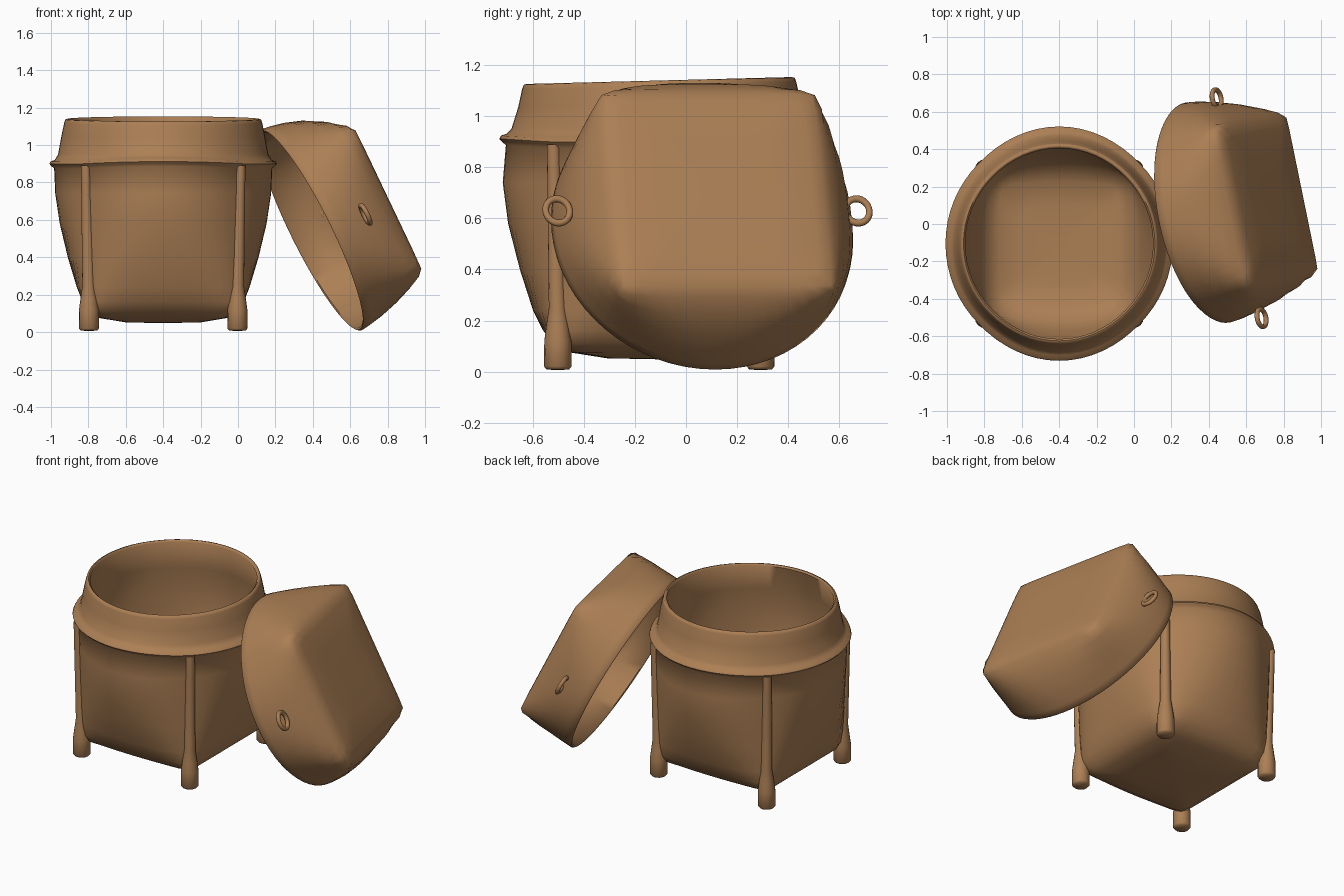
import bpy, bmesh, math
from mathutils import Matrix, Vector

if "Cube" in bpy.data.objects:
    bpy.data.objects.remove(bpy.data.objects["Cube"])

brown = bpy.data.materials.new("woven brown")
brown.diffuse_color = (0.41, 0.212, 0.09, 1)
brown.use_nodes = True
brown.node_tree.nodes["Principled BSDF"].inputs["Base Color"].default_value = brown.diffuse_color


def finish(name, bm, matrix, angle=60):
    bmesh.ops.recalc_face_normals(bm, faces=bm.faces)
    me = bpy.data.meshes.new(name)
    bm.to_mesh(me)
    bm.free()
    me.materials.append(brown)
    for p in me.polygons:
        p.use_smooth = True
    me.set_sharp_from_angle(angle=math.radians(angle))
    ob = bpy.data.objects.new(name, me)
    bpy.context.collection.objects.link(ob)
    ob.matrix_world = matrix
    return ob


def radius(mid, corner, a):
    """Superellipse through the given mid-side and corner distances."""
    n = 1 / max(0.5 - math.log2(corner / mid), 0.02)
    return mid / (abs(math.cos(a)) ** n + abs(math.sin(a)) ** n) ** (1 / n)


def loft(name, rings, start, end, matrix, sides=64, warp=None):
    """Rings are (height, mid-side distance, corner distance)."""
    bm = bmesh.new()
    loops = []
    for z, mid, corner in rings:
        loop = []
        for i in range(sides):
            a = 2 * math.pi * i / sides
            r = radius(mid, corner, a)
            co = Vector((r * math.cos(a), r * math.sin(a), z))
            loop.append(bm.verts.new(warp(co, a) if warp else co))
        loops.append(loop)
    for lo, hi in zip(loops, loops[1:]):
        for i in range(sides):
            j = (i + 1) % sides
            bm.faces.new((lo[i], lo[j], hi[j], hi[i]))
    for z, loop in ((start, loops[0]), (end, loops[-1])):
        c = bm.verts.new((0, 0, z))
        for i in range(sides):
            bm.faces.new((c, loop[i], loop[(i + 1) % sides]))
    return finish(name, bm, matrix)


# Basket: square base rising to a round flange and neck, hollow inside
base = Matrix.Translation((-0.4, -0.105, 0))


def basket_warp(co, a):
    bulge = max(0, -math.cos(2 * a))          # front and back bow out further
    if co.z > 1.0:
        co.y *= 1 + 0.015 * bulge
        co.z += 0.026 * co.y                  # the mouth slopes slightly
    elif co.z > 0.86:
        co.y *= 1 + 0.03 * bulge
        co.z += 0.012 * bulge if co.z < 0.94 else 0
    else:
        co.y *= 1 + bulge * min(0.07, 0.35 * co.z, 0.03 + 0.2 * (0.9 - co.z))
    return co


loft("basket_body", [
    (0.052, 0.20, 0.25), (0.075, 0.34, 0.46), (0.11, 0.395, 0.545),
    (0.16, 0.43, 0.56), (0.24, 0.462, 0.565), (0.40, 0.51, 0.57),
    (0.58, 0.553, 0.575), (0.74, 0.577, 0.58), (0.875, 0.583, 0.583),
    (0.89, 0.60, 0.60), (0.90, 0.608, 0.608), (0.912, 0.602, 0.602),
    (0.92, 0.58, 0.58), (0.95, 0.562, 0.562), (1.05, 0.544, 0.544),
    (1.12, 0.529, 0.529), (1.137, 0.523, 0.523), (1.14, 0.512, 0.512),
    (1.13, 0.502, 0.502), (0.95, 0.54, 0.54), (0.75, 0.55, 0.547),
    (0.58, 0.525, 0.54), (0.40, 0.482, 0.53), (0.24, 0.435, 0.515),
    (0.15, 0.39, 0.49), (0.10, 0.32, 0.42), (0.085, 0.2, 0.25),
], 0.048, 0.08, base, warp=basket_warp)

# Corner posts, leaning out a little, ending in short feet
for sx, xn in ((-1, "left"), (1, "right")):
    for sy, yn in ((-1, "front"), (1, "back")):
        def lean(co, a):
            k = 0.017 * max(0, co.z - 0.2) / 0.7
            return co + Vector((sx * k, sy * k, 0))

        loft(f"{yn}_{xn}_leg", [
            (0.008, 0.044, 0.044), (0.02, 0.054, 0.054), (0.12, 0.053, 0.053),
            (0.18, 0.045, 0.045), (0.25, 0.034, 0.034), (0.89, 0.026, 0.026),
        ], 0.006, 0.89, base @ Matrix.Translation((sx * 0.397, sy * 0.397, 0)),
            sides=16, warp=lean)

# Lid axes: h along the handles, u out of the lid's square top
h = Vector((-0.2, 0.98, 0)).normalized()
u = Vector((0.88, 0.18, 0.437)).normalized()
v = u.cross(h).normalized()
h = v.cross(u)
lid = Matrix((h, v, u)).transposed().to_4x4()
lid.translation = (0.388, 0.06, 0.544)

# Lid: round rim closing to a square top
loft("lid", [
    (0.392, 0.22, 0.28), (0.388, 0.37, 0.51), (0.378, 0.418, 0.585),
    (0.355, 0.452, 0.603), (0.30, 0.50, 0.604), (0.22, 0.545, 0.604),
    (0.13, 0.577, 0.602), (0.05, 0.595, 0.60), (0.008, 0.60, 0.60),
    (0.0, 0.592, 0.592), (0.006, 0.58, 0.58), (0.13, 0.555, 0.58),
    (0.22, 0.52, 0.578), (0.29, 0.475, 0.575), (0.34, 0.40, 0.54),
    (0.362, 0.22, 0.28),
], 0.392, 0.362, lid)

# Two small loop handles on opposite sides of the lid
for offset, name in ((0.588, "back"), (-0.61, "front")):
    bm = bmesh.new()
    grid = []
    for i in range(28):
        a = 2 * math.pi * i / 28
        grid.append([])
        for j in range(10):
            b = 2 * math.pi * j / 10
            r = 0.048 + 0.013 * math.cos(b)
            grid[i].append(bm.verts.new((r * math.cos(a), 1.1 * r * math.sin(a),
                                         0.013 * math.sin(b))))
    for i in range(28):
        for j in range(10):
            k, m = (i + 1) % 28, (j + 1) % 10
            bm.faces.new((grid[i][j], grid[k][j], grid[k][m], grid[i][m]))
    finish(f"{name}_lid_handle", bm,
           lid @ Matrix.Translation((offset, 0, 0.195)))
